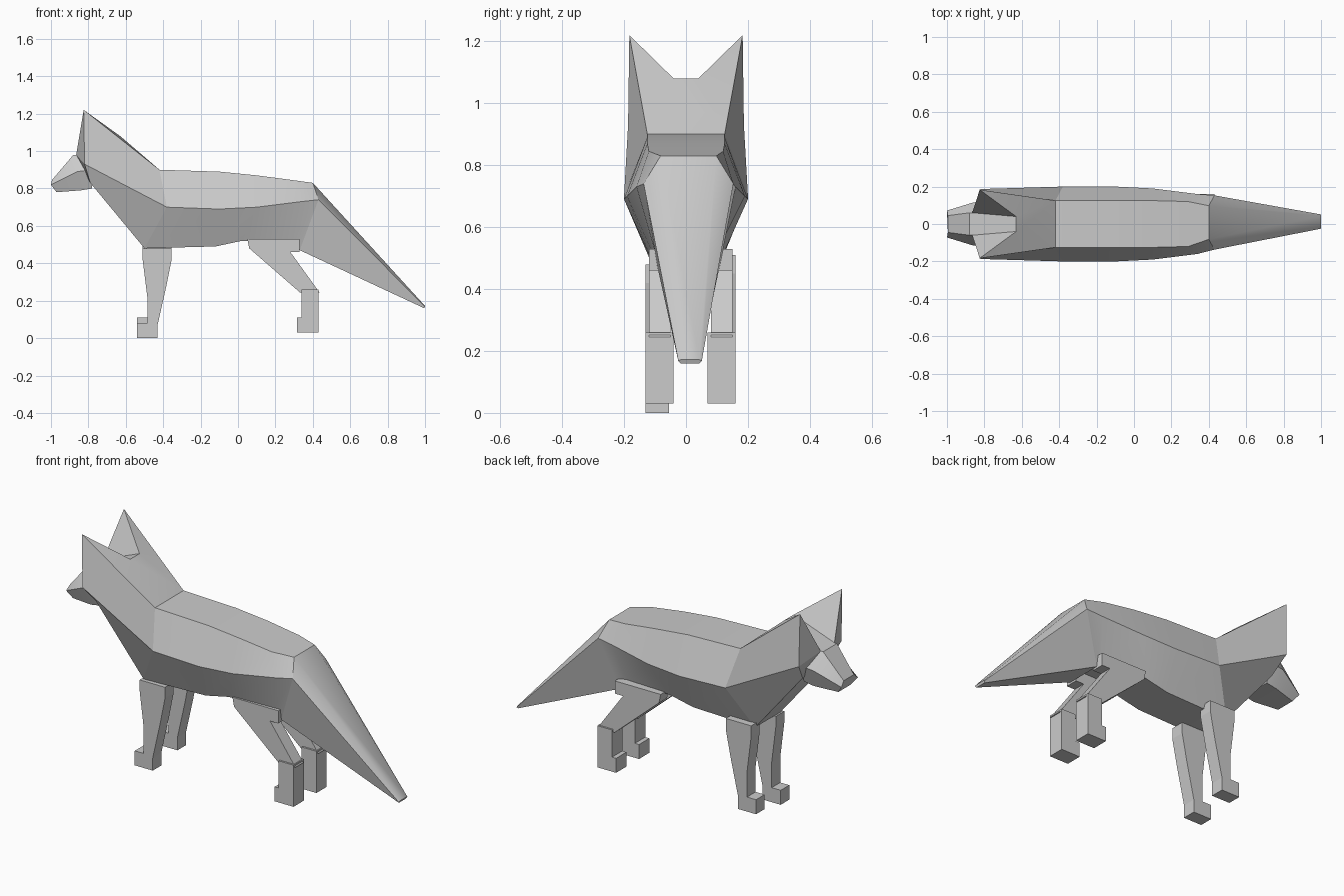
import bpy, bmesh, math

if "Cube" in bpy.data.objects:
    bpy.data.objects.remove(bpy.data.objects["Cube"])


def finish(bm, name, smooth=None):
    bmesh.ops.remove_doubles(bm, verts=bm.verts, dist=0.0005)
    bmesh.ops.recalc_face_normals(bm, faces=bm.faces)
    me = bpy.data.meshes.new(name)
    bm.to_mesh(me)
    bm.free()
    ob = bpy.data.objects.new(name, me)
    bpy.context.collection.objects.link(ob)
    if smooth:
        bpy.ops.object.select_all(action='DESELECT')
        ob.select_set(True)
        bpy.context.view_layer.objects.active = ob
        bpy.ops.object.shade_smooth_by_angle(angle=math.radians(smooth))
    return ob


def ring(bm, half, shift=0.0):
    """Mirror a half section (listed top to bottom) into a closed ring."""
    right = [bm.verts.new((x, shift + y, z)) for x, y, z in half]
    left = [bm.verts.new((x, shift - y, z)) for x, y, z in reversed(half)]
    return right + left


def loft(bm, rings, cap_start=True, cap_end=True):
    n = len(rings[0])
    for a, b in zip(rings, rings[1:]):
        for i in range(n):
            j = (i + 1) % n
            bm.faces.new((a[i], a[j], b[j], b[i]))
    if cap_start:
        bm.faces.new(rings[0])
    if cap_end:
        bm.faces.new(rings[-1])


def slab(name, profile, y0, y1, dz=0.0):
    """Extrude an x-z outline across y."""
    bm = bmesh.new()
    a, b = ([bm.verts.new((x, y, z + dz)) for x, z in profile] for y in (y0, y1))
    loft(bm, [a, b])
    finish(bm, name)


# Torso: sections of back edge, flank and belly edge
shoulder = [(-.42, .125, .90), (-.38, .20, .70), (-.50, .11, .48)]
rump = [(.40, .09, .83), (.43, .145, .74), (.33, .10, .47)]
bm = bmesh.new()
loft(bm, [ring(bm, shoulder, 0),
          ring(bm, [(-.1, .125, .89), (-.1, .20, .69), (-.12, .11, .49)]),
          ring(bm, [(.1, .125, .87), (.1, .19, .70), (.02, .11, .52)]),
          ring(bm, [(.29, .12, .845), (.34, .16, .73), (.29, .10, .52)]),
          ring(bm, rump, .008)])
finish(bm, "torso", 25)

# Tail
bm = bmesh.new()
loft(bm, [ring(bm, rump, .008),
          ring(bm, [(1, .03, .172), (1, .038, .168), (.995, .03, .16)], .013)])
finish(bm, "tail", 40)

# Neck ruff flowing into the two pointed ears
bm = bmesh.new()
halves = []
for s in (1, -1):
    pts = dict(zip("TMB", shoulder))
    pts.update(N=(-.63, .04, 1.08), E=(-.825, .183, 1.22), C=(-.82, .187, .93),
               F=(-.79, .11, .83), H=(-.865, .06, .98))
    v = {k: bm.verts.new((x, s * y, z)) for k, (x, y, z) in pts.items()}
    for f in ("TECM", "MCFB", "TNE", "ENH", "EHC", "HCF"):
        bm.faces.new([v[k] for k in f])
    halves.append(v)
p, q = halves
for a, b in ("TN", "NH", "HF", "FB"):
    bm.faces.new((p[a], p[b], q[b], q[a]))
finish(bm, "neck_and_ears", 20)

# Head and muzzle
bm = bmesh.new()
loft(bm, [ring(bm, [(-.78, .06, .98), (-.78, .12, .90), (-.78, .085, .80)]),
          ring(bm, [(-.88, .06, .98), (-.86, .115, .89), (-.84, .085, .79)]),
          ring(bm, [(-.995, .045, .845), (-1.0, .072, .82), (-.97, .055, .78)])])
finish(bm, "head", 40)

# Legs
front = [(-.51, .48), (-.51, .42), (-.485, .22), (-.485, .08), (-.54, .08),
         (-.54, 0), (-.43, 0), (-.43, .07), (-.385, .27), (-.355, .42), (-.355, .48)]
thigh = [(.05, .53), (.33, .53), (.33, .46), (.28, .46), (.435, .245),
         (.33, .245), (.06, .48)]
shank = [(.34, .26), (.34, .11), (.315, .11), (.315, .03), (.43, .03), (.43, .26)]
for side, s in (("left", 1), ("right", -1)):
    def span(inner, outer, c=.015):
        return c + s * inner, c + s * outer
    slab("front_leg_" + side, front, *span(.07, .145), .03 if s > 0 else 0)
    slab("rear_thigh_" + side, thigh, *span(.065, .135))
    slab("rear_foot_" + side, shank, *span(.055, .145))
